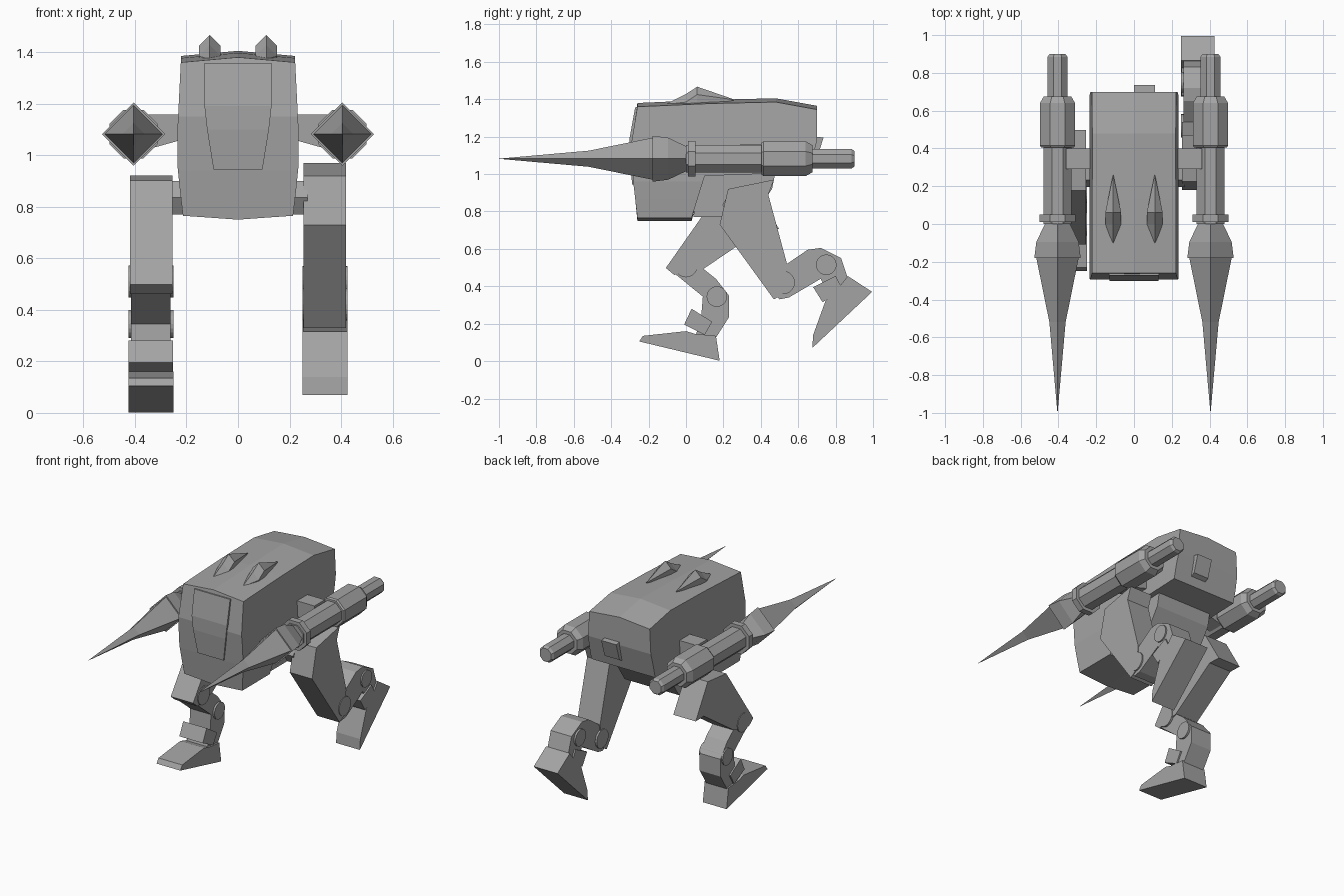
import bpy, bmesh, math
from mathutils import Vector

if "Cube" in bpy.data.objects:
    bpy.data.objects.remove(bpy.data.objects["Cube"])

grey = bpy.data.materials.new("plain grey")
grey.diffuse_color = (0.37, 0.37, 0.37, 1)
grey.use_nodes = True
grey.node_tree.nodes["Principled BSDF"].inputs["Base Color"].default_value = grey.diffuse_color


def finish(bm, name):
    bmesh.ops.recalc_face_normals(bm, faces=bm.faces)
    me = bpy.data.meshes.new(name)
    bm.to_mesh(me)
    bm.free()
    me.materials.append(grey)
    ob = bpy.data.objects.new(name, me)
    bpy.context.collection.objects.link(ob)
    return ob


def slab_bm(profile, x0, x1):
    """Side profile of (y, z) points extruded from x0 to x1."""
    bm = bmesh.new()
    a = [bm.verts.new((x0, y, z)) for y, z in profile]
    b = [bm.verts.new((x1, y, z)) for y, z in profile]
    bm.faces.new(a)
    bm.faces.new(b[::-1])
    n = len(a)
    for i in range(n):
        j = (i + 1) % n
        bm.faces.new((a[i], b[i], b[j], a[j]))
    return bm


def slab(name, profile, x0, x1):
    return finish(slab_bm(profile, x0, x1), name)


def loft(name, rings):
    """Skin equal-sized rings of points and cap both ends."""
    bm = bmesh.new()
    rs = [[bm.verts.new(p) for p in r] for r in rings]
    n = len(rs[0])
    for a, b in zip(rs, rs[1:]):
        for i in range(n):
            j = (i + 1) % n
            bm.faces.new((a[i], a[j], b[j], b[i]))
    bm.faces.new(rs[0][::-1])
    bm.faces.new(rs[-1])
    bmesh.ops.remove_doubles(bm, verts=bm.verts, dist=0.0005)
    return finish(bm, name)


def turned(name, cx, cz, stations, sides, phase):
    """Lathe-like part along y from (y, radius) stations."""
    angs = [phase + 2 * math.pi * i / sides for i in range(sides)]
    return loft(name, [[(cx + r * math.cos(a), y, cz + r * math.sin(a)) for a in angs]
                       for y, r in stations])


def disc(name, x0, x1, y, z, r, sides=20):
    pts = [(y + r * math.cos(2 * math.pi * i / sides),
            z + r * math.sin(2 * math.pi * i / sides)) for i in range(sides)]
    return slab(name, pts, x0, x1)


# Hull: side profile, sliced at levels and then bulged in width
def half_width(z):
    pts = [(0.76, 0.213), (0.87, 0.226), (0.96, 0.235), (1.10, 0.235), (1.40, 0.22)]
    for (z0, w0), (z1, w1) in zip(pts, pts[1:]):
        if z <= z1:
            return w0 + (w1 - w0) * max(0, z - z0) / (z1 - z0)
    return pts[-1][1]


hull = slab_bm([(-0.26, 1.36), (0.13, 1.377), (0.48, 1.385), (0.70, 1.345), (0.70, 1.18),
                (0.66, 1.01), (0.10, 0.99), (0.03, 0.765), (-0.26, 0.765),
                (-0.28, 0.94), (-0.295, 1.15)], -1, 1)
for co, no in [((0, 0, 0.87), (0, 0, 1)), ((0, 0, 0.96), (0, 0, 1)),
               ((0, 0, 1.10), (0, 0, 1)), ((0, 0, 0), (1, 0, 0))]:
    bmesh.ops.bisect_plane(hull, geom=hull.verts[:] + hull.edges[:] + hull.faces[:],
                           plane_co=co, plane_no=no)
for v in hull.verts:
    if abs(v.co.x) > 0.5:
        v.co.x = math.copysign(half_width(v.co.z), v.co.x)
    elif v.co.z > 1.3:
        v.co.z += 0.02
    elif v.co.z < 0.8:
        v.co.z -= 0.015
finish(hull, "hull")

# Front hatch plate tapering to the bottom
loft("front_hatch", [[(-w, y, z), (w, y, z), (w, y + 0.03, z), (-w, y + 0.03, z)]
                     for z, y, w in [(1.355, -0.272, 0.132), (1.19, -0.302, 0.13),
                                     (1.10, -0.302, 0.12), (0.945, -0.288, 0.095)]])

# Rear vent
slab("rear_vent", [(0.69, 1.20), (0.735, 1.195), (0.70, 1.08), (0.66, 1.06)], 0.0, 0.11)

# Pelvis and hip axle
slab("pelvis", [(0.04, 0.77), (0.06, 1.0), (0.48, 1.02), (0.46, 0.92), (0.36, 0.77)], -0.2, 0.2)
disc("hip_axle", -0.27, 0.27, 0.27, 0.835, 0.075, 6)

S8 = 1 / math.cos(math.pi / 8)  # octagon corner radius from its flat radius
for side, label in ((-1, "left"), (1, "right")):
    x, z = side * 0.405, 1.082
    # Top fin: faceted blade
    fx = side * 0.11
    loft(label + "_top_fin", [
        [(fx + u * w, y, zb + h) for u, h in ((-1, 0), (-1, s), (0, p), (1, s), (1, 0))]
        for y, w, zb, s, p in ((-0.11, 0.001, 1.37, 0.002, 0.003), (0.0, 0.042, 1.36, 0.025, 0.068),
                               (0.06, 0.042, 1.36, 0.065, 0.107), (0.26, 0.001, 1.395, 0.002, 0.003))])
    # Lance: four-sided spike, collar, shaft, sleeve and butt
    turned(label + "_lance_spike", x, z, [(-1.0, 0.0005), (-0.52, 0.043), (-0.18, 0.112), (-0.18, 0.123),
                                          (-0.095, 0.112), (0.01, 0.062), (0.05, 0.062)], 4, 0)
    for part, stations in (
            ("collar", [(0.01, 0.094), (0.05, 0.094)]),
            ("shaft", [(0.0, 0.073), (0.45, 0.073)]),
            ("sleeve", [(0.405, 0.086), (0.415, 0.093), (0.64, 0.093), (0.675, 0.073)]),
            ("butt", [(0.66, 0.052), (0.885, 0.052), (0.90, 0.042)])):
        turned(label + "_lance_" + part, x, z, [(y, r * S8) for y, r in stations], 8, math.pi / 8)
    # Bracket joining lance to hull
    loft(label + "_lance_bracket", [
        [(side * bx, 0.29, zl), (side * bx, 0.40, zl), (side * bx, 0.40, 1.158), (side * bx, 0.29, 1.158)]
        for bx, zl in ((0.2, 1.06), (0.235, 1.055), (0.36, 1.02))])

# Legs: one thigh profile, swung forward for the planted leg
thigh = [(0.18, 0.73), (0.225, 0.92), (0.47, 0.97), (0.44, 0.89), (0.54, 0.52),
         (0.52, 0.36), (0.47, 0.33)]
pivot, swing = Vector((0.27, 0.83)), math.radians(-71)
c, s = math.cos(swing), math.sin(swing)
swung = []
for p in thigh:
    d = Vector(p) - pivot
    swung.append((pivot.x + 0.03 + c * d.x - s * d.y, pivot.y + 0.02 + s * d.x + c * d.y))

legs = {
    "right": dict(
        side=1, thigh=thigh,
        shin=[(0.47, 0.36), (0.50, 0.33), (0.55, 0.34), (0.72, 0.44), (0.77, 0.35), (0.87, 0.43),
              (0.83, 0.55), (0.72, 0.605), (0.65, 0.595), (0.54, 0.52)],
        ankle=[(0.68, 0.395), (0.80, 0.455), (0.84, 0.38), (0.73, 0.315)],
        foot=[(0.865, 0.455), (0.995, 0.37), (0.675, 0.07), (0.68, 0.14), (0.745, 0.32), (0.81, 0.385)],
        knee=(0.52, 0.42), bend=(0.75, 0.515)),
    "left": dict(
        side=-1, thigh=swung,
        shin=[(-0.10, 0.50), (0.09, 0.345), (0.08, 0.22), (0.05, 0.135), (0.16, 0.125), (0.23, 0.235),
              (0.23, 0.35), (0.16, 0.44), (0.06, 0.52), (-0.05, 0.56)],
        ankle=[(0.03, 0.28), (0.14, 0.21), (0.10, 0.14), (-0.01, 0.195)],
        foot=[(-0.25, 0.105), (-0.23, 0.135), (0.0, 0.16), (0.05, 0.145), (0.16, 0.135), (0.18, 0.002)],
        knee=(0.0, 0.51), bend=(0.165, 0.345)),
}
for label, leg in legs.items():
    sd = leg["side"]
    for part, inner, outer in (("thigh", 0.255, 0.42), ("shin", 0.262, 0.415),
                               ("ankle", 0.252, 0.425), ("foot", 0.25, 0.425)):
        slab(f"{label}_{part}", leg[part], sd * inner, sd * outer)
    for part, r in (("knee", 0.062), ("bend", 0.055)):
        disc(f"{label}_{part}_joint", sd * 0.25, sd * 0.424, *leg[part], r)
